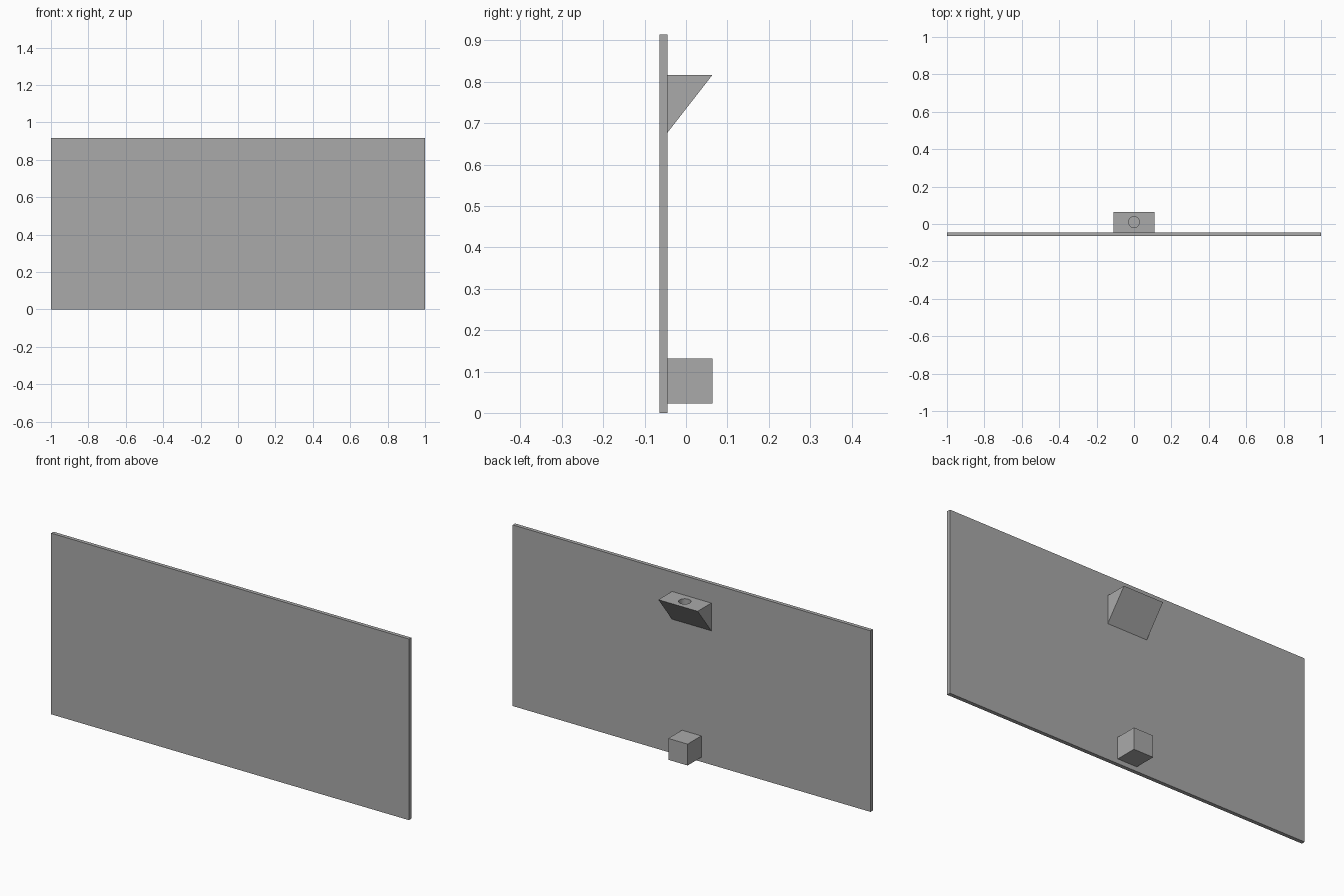
import bpy
import bmesh
from mathutils import Matrix

if "Cube" in bpy.data.objects:
    bpy.data.objects.remove(bpy.data.objects["Cube"], do_unlink=True)

grey = bpy.data.materials.new("plain grey")
grey.use_nodes = True
colour = (0.4, 0.4, 0.4, 1)
grey.diffuse_color = colour
grey.node_tree.nodes["Principled BSDF"].inputs["Base Color"].default_value = colour


def add_object(name, bm):
    bmesh.ops.recalc_face_normals(bm, faces=bm.faces)
    mesh = bpy.data.meshes.new(name)
    bm.to_mesh(mesh)
    bm.free()
    mesh.materials.append(grey)
    obj = bpy.data.objects.new(name, mesh)
    bpy.context.collection.objects.link(obj)
    return obj


def extrude_profile(name, profile, half_width):
    """Extrude a (y, z) outline symmetrically along x."""
    bm = bmesh.new()
    face = bm.faces.new([bm.verts.new((-half_width, y, z)) for y, z in profile])
    result = bmesh.ops.extrude_face_region(bm, geom=[face], use_keep_orig=True)
    moved = [g for g in result["geom"] if isinstance(g, bmesh.types.BMVert)]
    bmesh.ops.translate(bm, verts=moved, vec=(2 * half_width, 0, 0))
    return add_object(name, bm)


def rectangle(y0, y1, z0, z1):
    return [(y0, z0), (y1, z0), (y1, z1), (y0, z1)]


FRONT, WALL, BACK = -0.064, -0.045, 0.064
SHELF_TOP = 0.817

# Thin panel with a small block low on its back
extrude_profile("panel", rectangle(FRONT, WALL, 0, 0.915), 1.0)
extrude_profile("lower_block", rectangle(WALL, BACK, 0.023, 0.131), 0.054)

# Wedge bracket with a shallow round socket in its top
bracket = extrude_profile(
    "wedge_bracket", [(WALL, 0.677), (BACK, SHELF_TOP), (WALL, SHELF_TOP)], 0.11)

bm = bmesh.new()
bmesh.ops.create_cone(bm, cap_ends=True, segments=32, radius1=0.029, radius2=0.029,
                      depth=0.052, matrix=Matrix.Translation((0, 0.01, SHELF_TOP)))
cutter = add_object("socket_cutter", bm)
cutter.hide_render = True
cutter.hide_viewport = True

socket = bracket.modifiers.new("socket", "BOOLEAN")
socket.operation = "DIFFERENCE"
socket.solver = "EXACT"
socket.object = cutter
